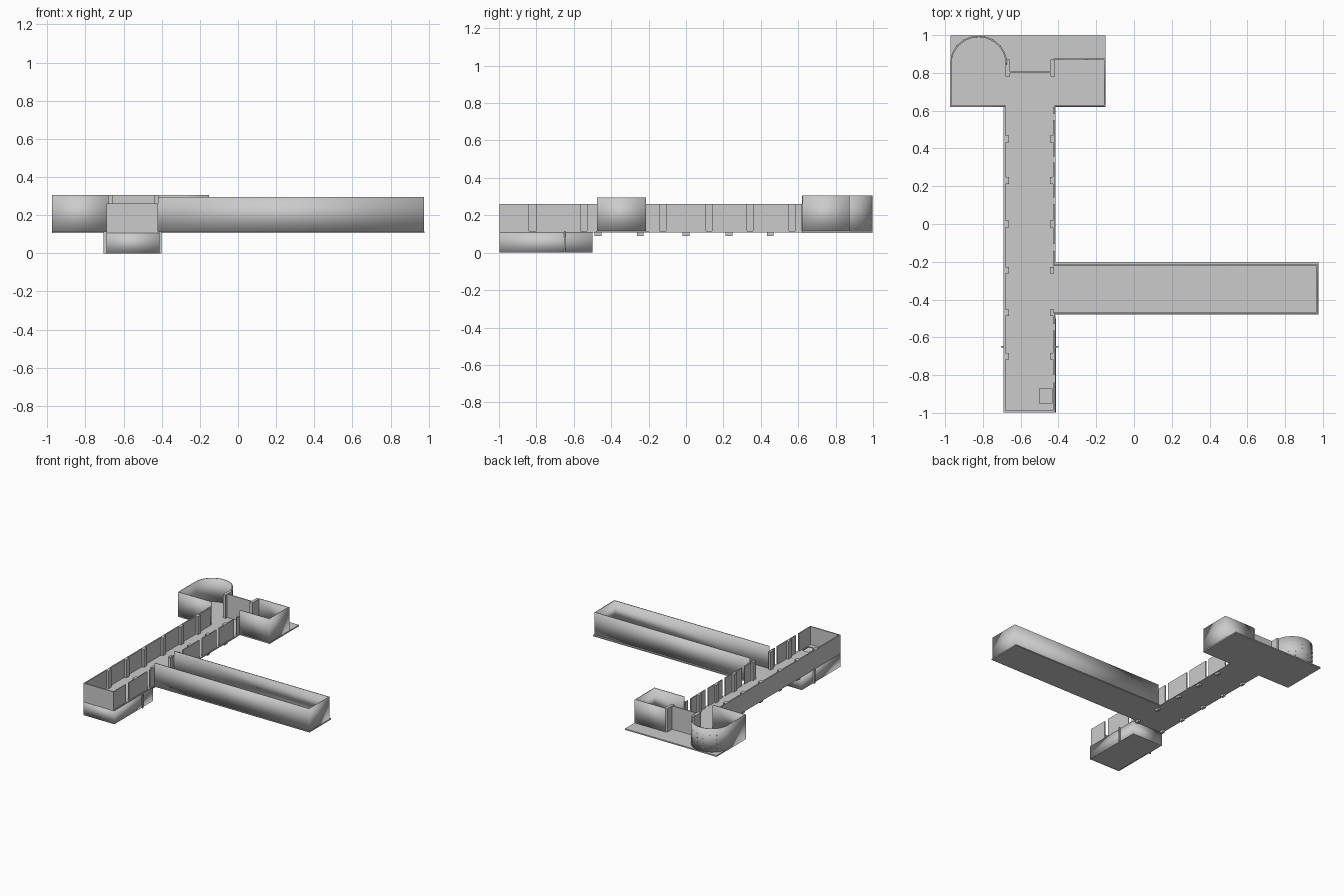
import bpy, math

if "Cube" in bpy.data.objects:
    bpy.data.objects.remove(bpy.data.objects["Cube"])


def box(name, x, y, z):
    """Axis-aligned box from (min, max) pairs."""
    bpy.ops.mesh.primitive_cube_add(size=1, location=[(a[0] + a[1]) / 2 for a in (x, y, z)])
    ob = bpy.context.object
    ob.name = name
    ob.scale = [a[1] - a[0] for a in (x, y, z)]
    bpy.ops.object.transform_apply(location=False, rotation=False, scale=True)
    return ob


def strip_wall(name, pts, z0, z1, t):
    """Vertical wall along a plan path, thickened inwards or outwards."""
    n = len(pts)
    verts = [(x, y, z0) for x, y in pts] + [(x, y, z1) for x, y in pts]
    faces = [(i, i + 1, n + i + 1, n + i) for i in range(n - 1)]
    me = bpy.data.meshes.new(name)
    me.from_pydata(verts, [], faces)
    ob = bpy.data.objects.new(name, me)
    bpy.context.collection.objects.link(ob)
    mod = ob.modifiers.new("thickness", 'SOLIDIFY')
    mod.thickness = t
    mod.offset = -1
    mod.use_even_offset = True
    bpy.ops.object.select_all(action='DESELECT')
    ob.select_set(True)
    bpy.context.view_layer.objects.active = ob
    bpy.ops.object.shade_smooth_by_angle(angle=math.radians(30))
    return ob


F = 0.115           # floor level
CT, HT, WT = 0.26, 0.305, 0.295   # corridor, head and wing wall tops

# Corridor floor with stair opening
floor = box("corridor_floor", (-0.69, -0.415), (-0.998, 0.62), (0.107, F))
cutter = box("stair_cutter", (-0.5, -0.435), (-0.95, -0.87), (0.05, 0.2))
cutter.hide_render = True
cutter.hide_set(True)
cut = floor.modifiers.new("stair_opening", 'BOOLEAN')
cut.object = cutter
cut.operation = 'DIFFERENCE'
cut.solver = 'EXACT'

# Corridor walls
box("corridor_left_wall", (-0.69, -0.68), (-0.998, 0.62), (F, CT))
box("corridor_end_wall", (-0.68, -0.42), (-0.998, -0.988), (F, CT))
panels = [(-0.988, -0.84), (-0.80, -0.565), (-0.53, -0.475), (-0.22, -0.142),
          (-0.107, 0.107), (0.14, 0.326), (0.358, 0.55), (0.583, 0.62)]
for i, y in enumerate(panels):
    box(f"corridor_right_panel_{i}", (-0.428, -0.42), y, (F, CT))

# Paired columns poking out below the floor
for i, y in enumerate((-0.70, -0.47, -0.245, 0.0, 0.23, 0.45)):
    for side, x in (("left", -0.671), ("right", -0.434)):
        box(f"column_{side}_{i}", (x - 0.01, x + 0.01), (y - 0.018, y + 0.018), (0.09, CT))

# Lower storey under the entrance end
strip_wall("lower_storey_walls", [(-0.69, -0.998), (-0.412, -0.998), (-0.412, -0.5),
                                  (-0.69, -0.5), (-0.69, -0.998)], 0, 0.107, 0.008)
box("lower_storey_floor", (-0.688, -0.414), (-0.996, -0.502), (0.0, 0.008))
for side, x in (("left", (-0.705, -0.69)), ("right", (-0.412, -0.40))):
    box(f"lower_fin_{side}", x, (-0.653, -0.645), (0, F))

# Side wing
box("wing_floor", (-0.42, 0.978), (-0.48, -0.20), (0.107, F))
strip_wall("wing_walls", [(-0.42, -0.475), (0.975, -0.475), (0.975, -0.215), (-0.42, -0.215)],
           F, WT, 0.008)

# Head block floor
box("head_floor", (-0.972, -0.15), (0.62, 0.998), (0.105, F))

# Rounded room on the left
cx, cy, r = -0.823, 0.845, 0.152
arc = [(cx + r * math.cos(math.radians(a)), cy + r * math.sin(math.radians(a)))
       for a in range(0, 181, 9)]
strip_wall("round_room_wall", arc + [(-0.975, 0.62), (-0.68, 0.62)], 0.107, HT, 0.008)

# Small studs on the round wall
for i in range(6):
    a = math.radians(40 + 20 * i)
    for j in range(4):
        s = box(f"stud_{i}_{j}", (-0.002, 0.002), (-0.003, 0.003), (-0.003, 0.003))
        s.location = (cx + r * math.cos(a), cy + r * math.sin(a), 0.145 + 0.035 * j)
        s.rotation_euler.z = a

# Square room on the right
strip_wall("square_room_wall", [(-0.42, 0.622), (-0.152, 0.622), (-0.152, 0.875), (-0.425, 0.875)],
           0.107, HT, 0.008)

# Central wall between two piers
box("central_wall", (-0.66, -0.435), (0.80, 0.808), (F, HT))
for side, x in (("left", -0.669), ("right", -0.429)):
    box(f"pier_{side}", (x - 0.012, x + 0.012), (0.78, 0.87), (F, HT))
